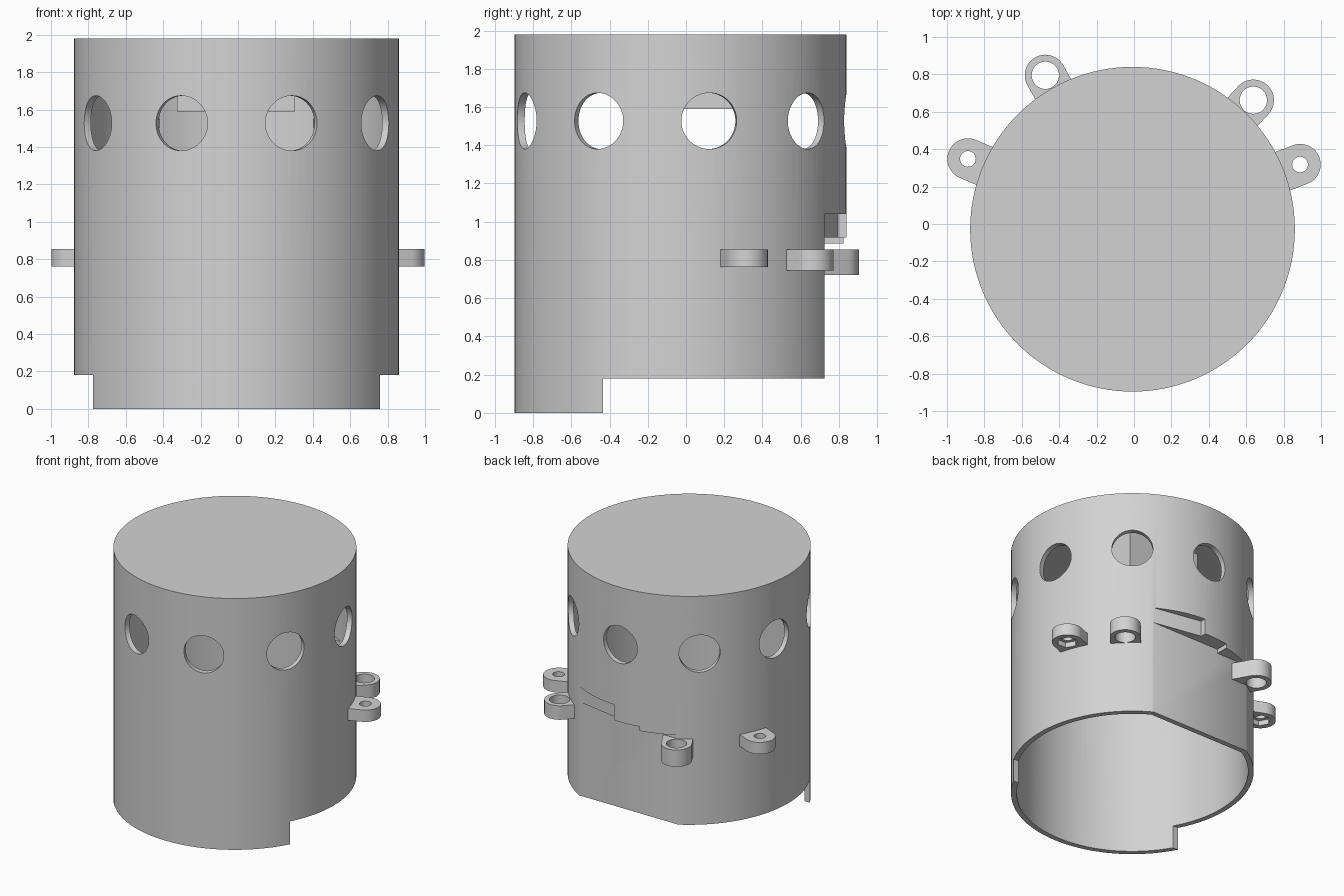
import bpy, bmesh, math
from mathutils import Vector, Matrix

cube = bpy.data.objects.get("Cube")
if cube:
    bpy.data.objects.remove(cube, do_unlink=True)

CENTER = Vector((-0.008, -0.028, 0))
R, WALL = 0.868, 0.04
TOP, RIM = 1.98, 0.18
FLAT = 0.725

grey = bpy.data.materials.new("plain grey")
grey.use_nodes = True
grey.diffuse_color = (0.65, 0.65, 0.65, 1)
grey.node_tree.nodes["Principled BSDF"].inputs["Base Color"].default_value = grey.diffuse_color


def add(name, bm):
    bmesh.ops.recalc_face_normals(bm, faces=bm.faces)
    mesh = bpy.data.meshes.new(name)
    bm.to_mesh(mesh)
    bm.free()
    obj = bpy.data.objects.new(name, mesh)
    bpy.context.collection.objects.link(obj)
    return obj


def prism(name, outline, z0, z1):
    bm = bmesh.new()
    face = bm.faces.new([bm.verts.new((x, y, z0)) for x, y in outline])
    up = bmesh.ops.extrude_face_region(bm, geom=[face])["geom"]
    verts = [v for v in up if isinstance(v, bmesh.types.BMVert)]
    bmesh.ops.translate(bm, verts=verts, vec=(0, 0, z1 - z0))
    return add(name, bm)


def box(name, x0, x1, y0, y1, z0, z1):
    return prism(name, [(x0, y0), (x1, y0), (x1, y1), (x0, y1)], z0, z1)


def disc(name, center, radius, z0, z1, sides=128):
    turns = [math.tau * i / sides for i in range(sides)]
    pts = [(center.x + radius * math.cos(t), center.y + radius * math.sin(t)) for t in turns]
    return prism(name, pts, z0, z1)


def cut(obj, cutters, keep=False):
    for cutter in cutters:
        cutter.hide_render = True
        mod = obj.modifiers.new("cut", "BOOLEAN")
        mod.operation, mod.solver, mod.object = "DIFFERENCE", "EXACT", cutter
    bpy.context.view_layer.update()
    graph = bpy.context.evaluated_depsgraph_get()
    mesh = bpy.data.meshes.new_from_object(obj.evaluated_get(graph))
    obj.modifiers.clear()
    obj.data = mesh
    if not keep:
        for cutter in cutters:
            bpy.data.objects.remove(cutter, do_unlink=True)


def finish(obj):
    obj.data.materials.clear()
    obj.data.materials.append(grey)
    bpy.ops.object.select_all(action="DESELECT")
    obj.select_set(True)
    bpy.context.view_layer.objects.active = obj
    bpy.ops.object.shade_smooth_by_angle(angle=math.radians(30))


# Hollow inside, with a flat at the back
cavity = disc("cavity_cutter", CENTER, R - WALL, -0.2, TOP - WALL)
cut(cavity, [box("inner_flat", -1, 1, FLAT - WALL, 1.2, -0.4, 1.08)])

# Can body: raised rim behind the front skirt, flat back with stepped top
body = disc("can_body", CENTER, R, 0, TOP)
cut(body, [cavity], keep=True)
cut(body, [
    box("rim_cutter", -1.2, 1.2, -0.435, 1.2, -0.3, RIM),
    box("flat_cutter", -1, 1, FLAT, 1.3, -0.2, 0.885),
    box("step_cutter", -0.17, 1, FLAT, 1.25, 0.8, 0.918),
    prism("slanted_cutter", [(0.04, 0.795), (0.46, 0.719), (0.46, 1.1), (0.04, 1.1)], 0.9, 1.04),
])

# Ring of nine round windows
windows = []
for i in range(9):
    bm = bmesh.new()
    bmesh.ops.create_cone(bm, cap_ends=True, segments=64, radius1=0.147, radius2=0.147, depth=0.5)
    angle = math.radians(-90 + 20 + 40 * i)
    place = (Matrix.Translation(CENTER + Vector((0, 0, 1.527))) @ Matrix.Rotation(angle, 4, "Z")
             @ Matrix.Translation((0.86, 0, 0)) @ Matrix.Rotation(math.pi / 2, 4, "Y"))
    bmesh.ops.transform(bm, matrix=place, verts=bm.verts)
    windows.append(add("window_cutter", bm))
cut(body, windows)
finish(body)

# Block hanging from the inside of the lid
finish(box("inner_block", -0.325, 0.305, -0.31, 0.32, 1.59, TOP - 0.02))


# Rounded lugs with vertical holes
def lug(name, x, y, hole, z0, recess=0):
    center = Vector((x, y, 0))
    out = (center - CENTER).normalized()
    side = Vector((-out.y, out.x, 0))
    root = CENTER + out * 0.79
    r, top = 0.11, 0.855
    pts = [root + side * r, root - side * r]
    for i in range(33):
        t = math.pi * i / 32
        pts.append(center - side * r * math.cos(t) + out * r * math.sin(t))
    obj = prism(name, [(p.x, p.y) for p in pts], z0, top)
    cut(obj, [cavity], keep=True)
    cutters = [disc("hole", center, hole, z0 - 0.1, top + 0.1, 48)]
    if recess:
        cutters.append(disc("recess", center, recess, z0 - 0.05, z0 + 0.04, 6))
    cut(obj, cutters)
    finish(obj)


lug("left_side_lug", 0.888, 0.318, 0.042, 0.762, 0.075)
lug("right_side_lug", -0.888, 0.348, 0.042, 0.762, 0.075)
lug("left_back_lug", 0.638, 0.662, 0.073, 0.745)
lug("right_back_lug", -0.474, 0.795, 0.073, 0.722)

bpy.data.objects.remove(cavity, do_unlink=True)
